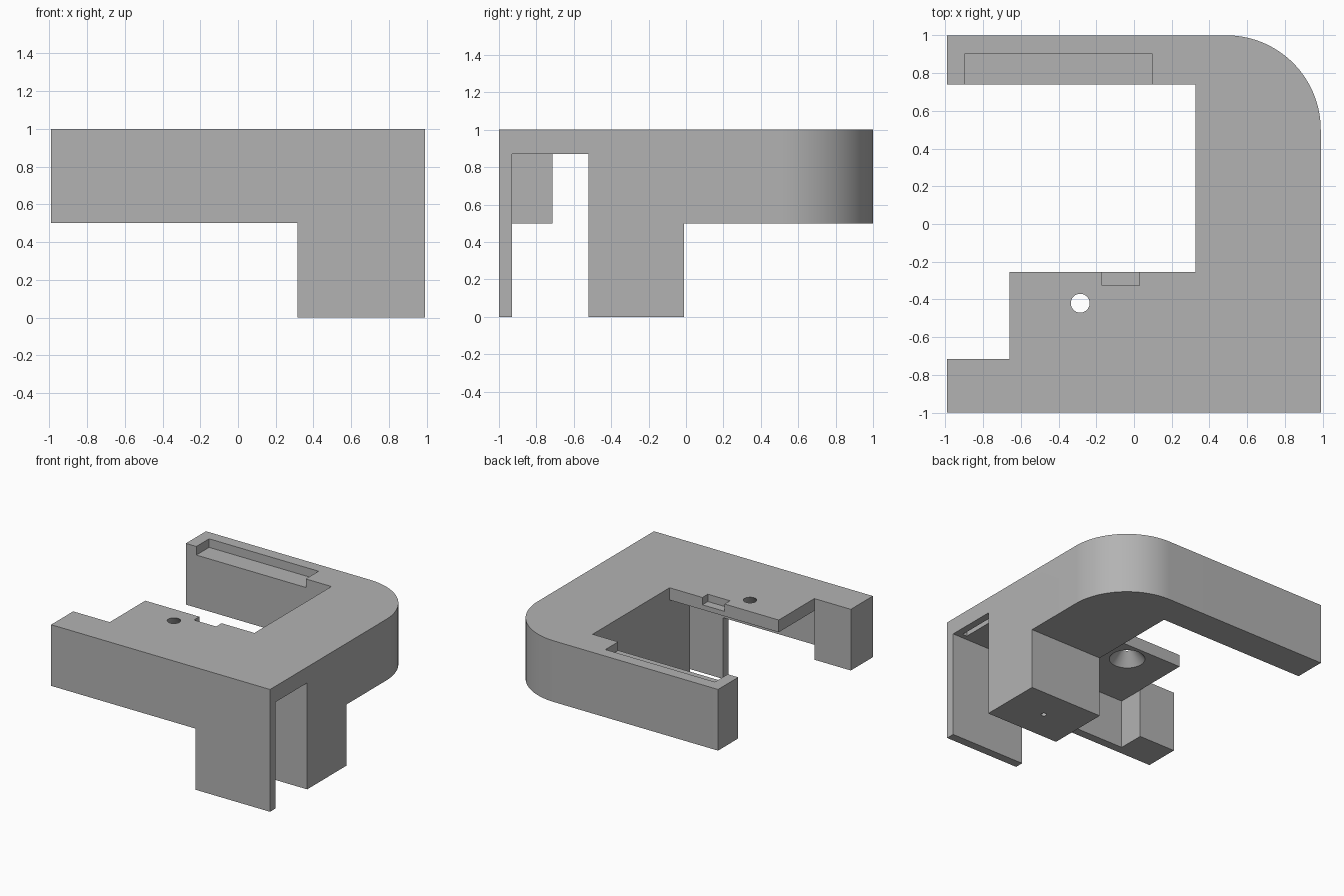
import bpy, bmesh, math

old = bpy.data.objects.get("Cube")
if old:
    bpy.data.objects.remove(old)

grey = bpy.data.materials.new("plain grey")
grey.use_nodes = True
colour = (0.45, 0.45, 0.45, 1)
grey.diffuse_color = colour
grey.node_tree.nodes["Principled BSDF"].inputs["Base Color"].default_value = colour


def add_object(name, bm):
    bmesh.ops.recalc_face_normals(bm, faces=bm.faces)
    mesh = bpy.data.meshes.new(name)
    bm.to_mesh(mesh)
    bm.free()
    mesh.materials.append(grey)
    obj = bpy.data.objects.new(name, mesh)
    bpy.context.collection.objects.link(obj)
    return obj


def prism(name, outline, z0, z1):
    bm = bmesh.new()
    base = bm.faces.new([bm.verts.new((x, y, z0)) for x, y in outline])
    top = bmesh.ops.extrude_face_region(bm, geom=[base])["geom"]
    verts = [v for v in top if isinstance(v, bmesh.types.BMVert)]
    bmesh.ops.translate(bm, vec=(0, 0, z1 - z0), verts=verts)
    return add_object(name, bm)


def box(name, x0, x1, y0, y1, z0, z1):
    return prism(name, [(x0, y0), (x1, y0), (x1, y1), (x0, y1)], z0, z1)


def cone(name, x, y, z0, z1, r0, r1):
    bm = bmesh.new()
    bmesh.ops.create_cone(bm, cap_ends=True, segments=48, radius1=r0,
                          radius2=r1, depth=z1 - z0)
    bmesh.ops.translate(bm, vec=(x, y, (z0 + z1) / 2), verts=bm.verts)
    return add_object(name, bm)


# C-shaped bracket outline with one rounded back corner
EDGE, WALL, ROUND = 0.99, 0.327, 0.5
arc = [(EDGE - ROUND + ROUND * math.cos(a), 1 - ROUND + ROUND * math.sin(a))
       for a in (math.pi / 2 * i / 32 for i in range(33))]
outline = [(-EDGE, -1), (EDGE, -1)] + arc + [
    (-EDGE, 1), (-EDGE, 0.74), (WALL, 0.74), (WALL, -0.255),
    (-0.66, -0.255), (-0.66, -0.715), (-EDGE, -0.715)]
bracket = prism("bracket_body", outline, 0, 1)

cutters = [
    # space beneath the back arm and the side wall
    box("back_underside_cut", -2, 2, -0.01, 2, -1, 0.5),
    # space beneath the thin deck
    box("deck_underside_cut", -0.66, WALL, -0.93, 0, -1, 0.9),
    # channel between front plate and leg
    box("channel_cut", 0.2, 2, -0.93, -0.52, -1, 0.87),
    # raised lower edge of the front plate and end block
    box("front_underside_cut", -2, 0.315, -2, -0.5, -1, 0.5),
    # shallow ledge in the back arm
    box("arm_ledge_cut", -0.895, 0.095, 0.6, 0.905, 0.93, 2),
    # small notch in the deck edge
    box("deck_notch_cut", -0.17, 0.03, -0.325, -0.1, 0.94, 2),
    # slot in the channel ceiling
    box("ceiling_slot_cut", 0.89, 0.93, -0.89, -0.56, 0.8, 0.94),
    # flared hole through the deck
    cone("deck_hole_cut", -0.285, -0.42, 0.9 - 0.05, 1.05, 0.176, 0.008),
    # small hole in the foot of the leg
    cone("leg_hole_cut", 0.66, -0.265, -0.1, 0.2, 0.02, 0.02),
]

bpy.context.view_layer.objects.active = bracket
for cutter in cutters:
    cutter.hide_render = True
    mod = bracket.modifiers.new(cutter.name, "BOOLEAN")
    mod.operation = "DIFFERENCE"
    mod.solver = "EXACT"
    mod.object = cutter
    bpy.ops.object.modifier_apply(modifier=mod.name)
    bpy.data.objects.remove(cutter)

# Smooth the round corner and holes, keep the rest sharp
bpy.ops.object.select_all(action="DESELECT")
bracket.select_set(True)
bpy.ops.object.shade_smooth_by_angle(angle=math.radians(30))
